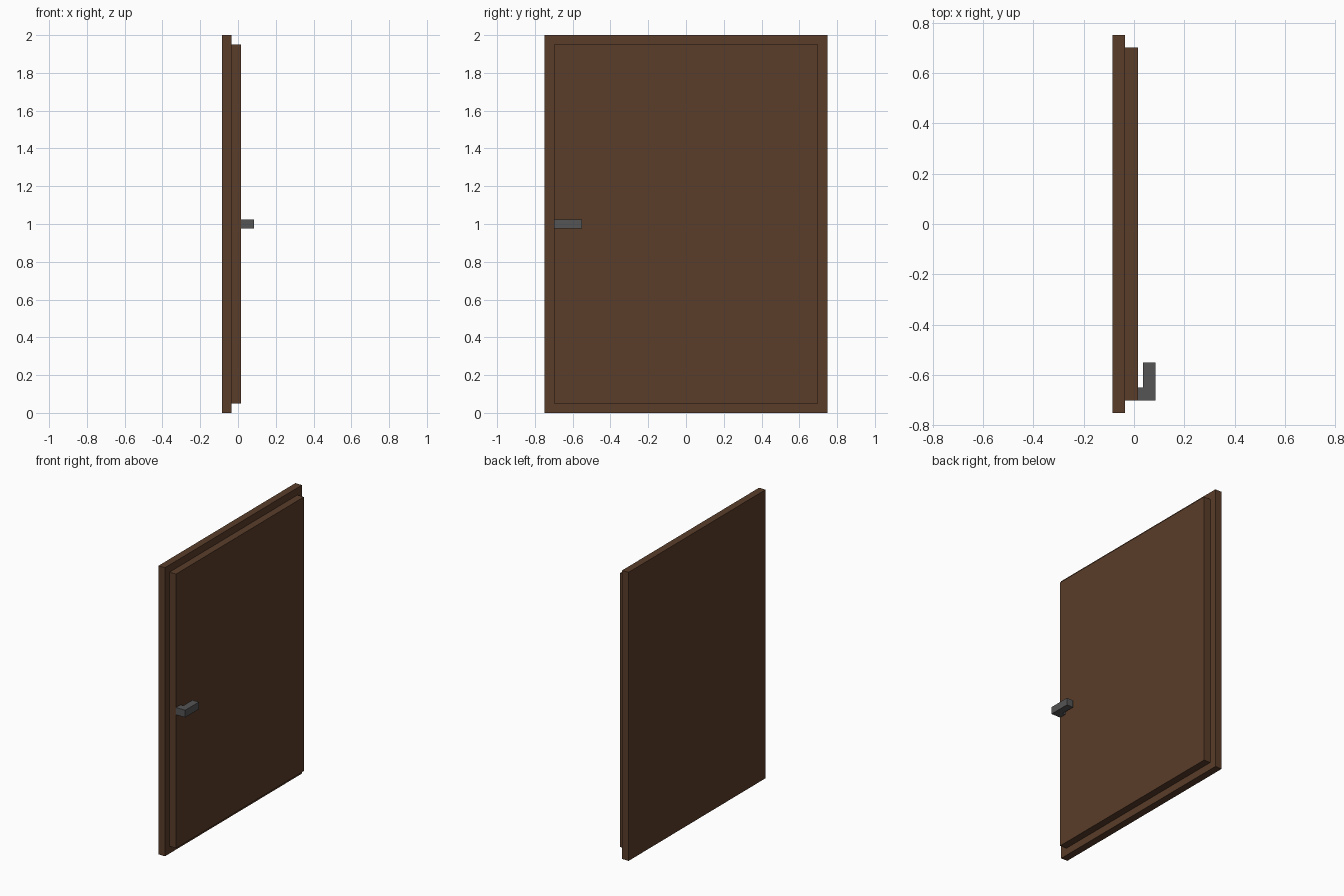
import bpy, bmesh

if "Cube" in bpy.data.objects:
    bpy.data.objects.remove(bpy.data.objects["Cube"])


def material(name, color):
    m = bpy.data.materials.new(name)
    m.diffuse_color = (*color, 1)
    m.use_nodes = True
    m.node_tree.nodes["Principled BSDF"].inputs["Base Color"].default_value = m.diffuse_color
    return m


def extrude_profile(name, profile, z0, z1, mat):
    """Extrude an xy outline from z0 to z1."""
    bm = bmesh.new()
    face = bm.faces.new([bm.verts.new((x, y, z0)) for x, y in profile])
    ext = bmesh.ops.extrude_face_region(bm, geom=[face])
    top = [v for v in ext["geom"] if isinstance(v, bmesh.types.BMVert)]
    bmesh.ops.translate(bm, verts=top, vec=(0, 0, z1 - z0))
    bmesh.ops.recalc_face_normals(bm, faces=bm.faces)
    me = bpy.data.meshes.new(name)
    bm.to_mesh(me)
    bm.free()
    me.materials.append(mat)
    ob = bpy.data.objects.new(name, me)
    bpy.context.collection.objects.link(ob)
    return ob


def slab(name, x0, x1, half_width, z0, z1, mat):
    w = half_width
    return extrude_profile(name, [(x0, -w), (x1, -w), (x1, w), (x0, w)], z0, z1, mat)


wood = material("dark_wood", (0.102, 0.047, 0.023))
metal = material("dark_metal", (0.09, 0.09, 0.09))

# Door leaf: wide rear slab with a smaller raised slab in front
slab("door_rear_panel", -0.085, -0.035, 0.75, 0.0, 2.0, wood)
slab("door_raised_panel", -0.035, 0.015, 0.70, 0.05, 1.95, wood)

# L-shaped lever handle
lever = [(0.015, -0.70), (0.085, -0.70), (0.085, -0.55),
         (0.036, -0.55), (0.036, -0.65), (0.015, -0.65)]
extrude_profile("door_handle", lever, 0.975, 1.025, metal)
